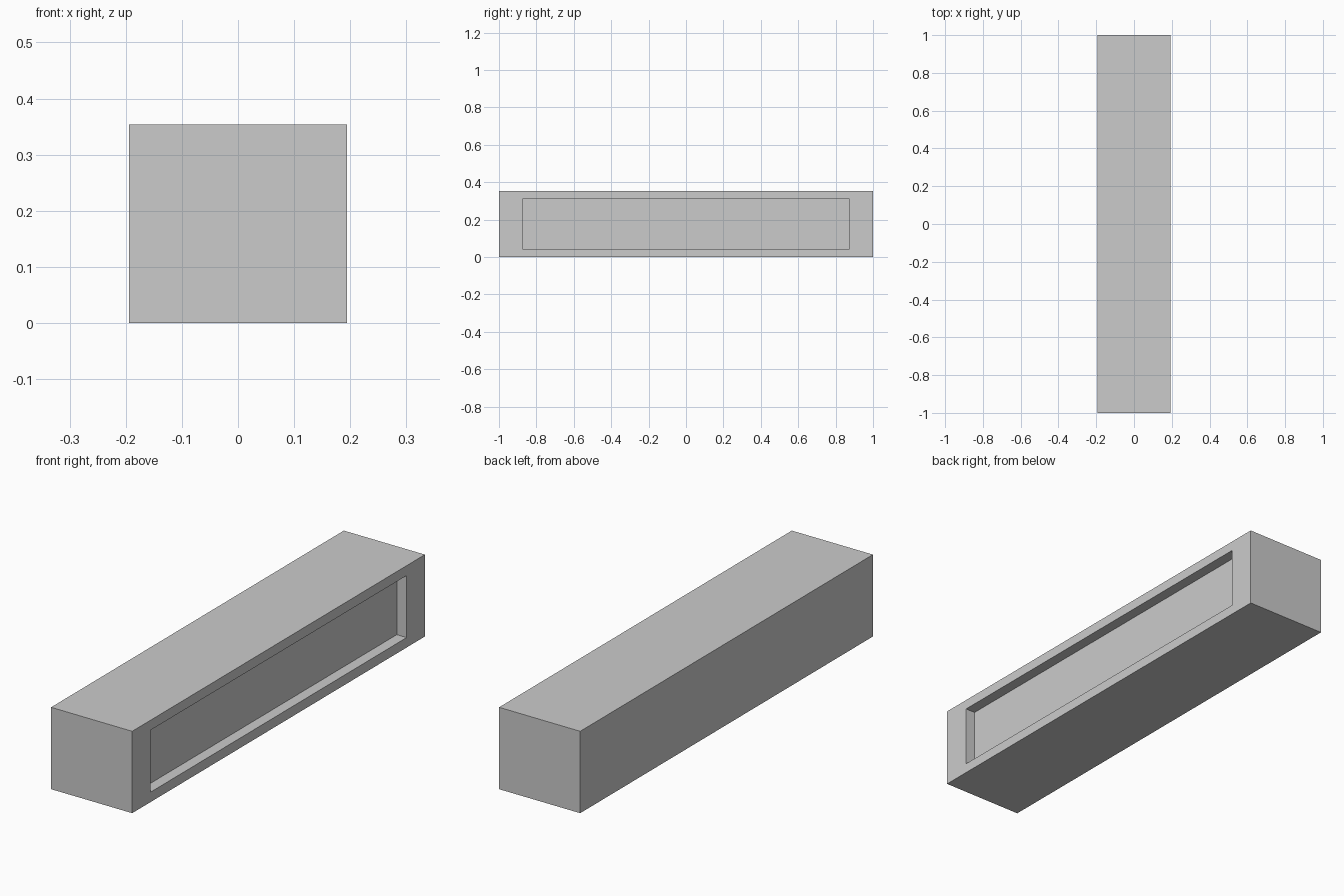
import bpy
import bmesh
import math
from mathutils import Matrix

if "Cube" in bpy.data.objects:
    bpy.data.objects.remove(bpy.data.objects["Cube"])

WIDTH, LENGTH, HEIGHT = 0.388, 2.0, 0.354
RECESS_Y, RECESS_Z, DEPTH = 1.75, 0.268, 0.047

# Long solid block standing on z = 0
bm = bmesh.new()
size = Matrix.Diagonal((WIDTH, LENGTH, HEIGHT, 1))
bmesh.ops.create_cube(bm, size=1, matrix=Matrix.Translation((0, 0, HEIGHT / 2)) @ size)

# Shallow rectangular recess in the right side
bm.normal_update()
face = max(bm.faces, key=lambda f: f.calc_center_median().x)
bmesh.ops.inset_individual(bm, faces=[face], thickness=0.04)
for v in face.verts:
    v.co.y = math.copysign(RECESS_Y / 2, v.co.y)
    v.co.z = HEIGHT / 2 + math.copysign(RECESS_Z / 2, v.co.z - HEIGHT / 2)
panel = bmesh.ops.extrude_discrete_faces(bm, faces=[face])["faces"][0]
for v in panel.verts:
    v.co.x -= DEPTH

bmesh.ops.recalc_face_normals(bm, faces=bm.faces)
mesh = bpy.data.meshes.new("recessed_block")
bm.to_mesh(mesh)
bm.free()
block = bpy.data.objects.new("recessed_block", mesh)
bpy.context.collection.objects.link(block)
